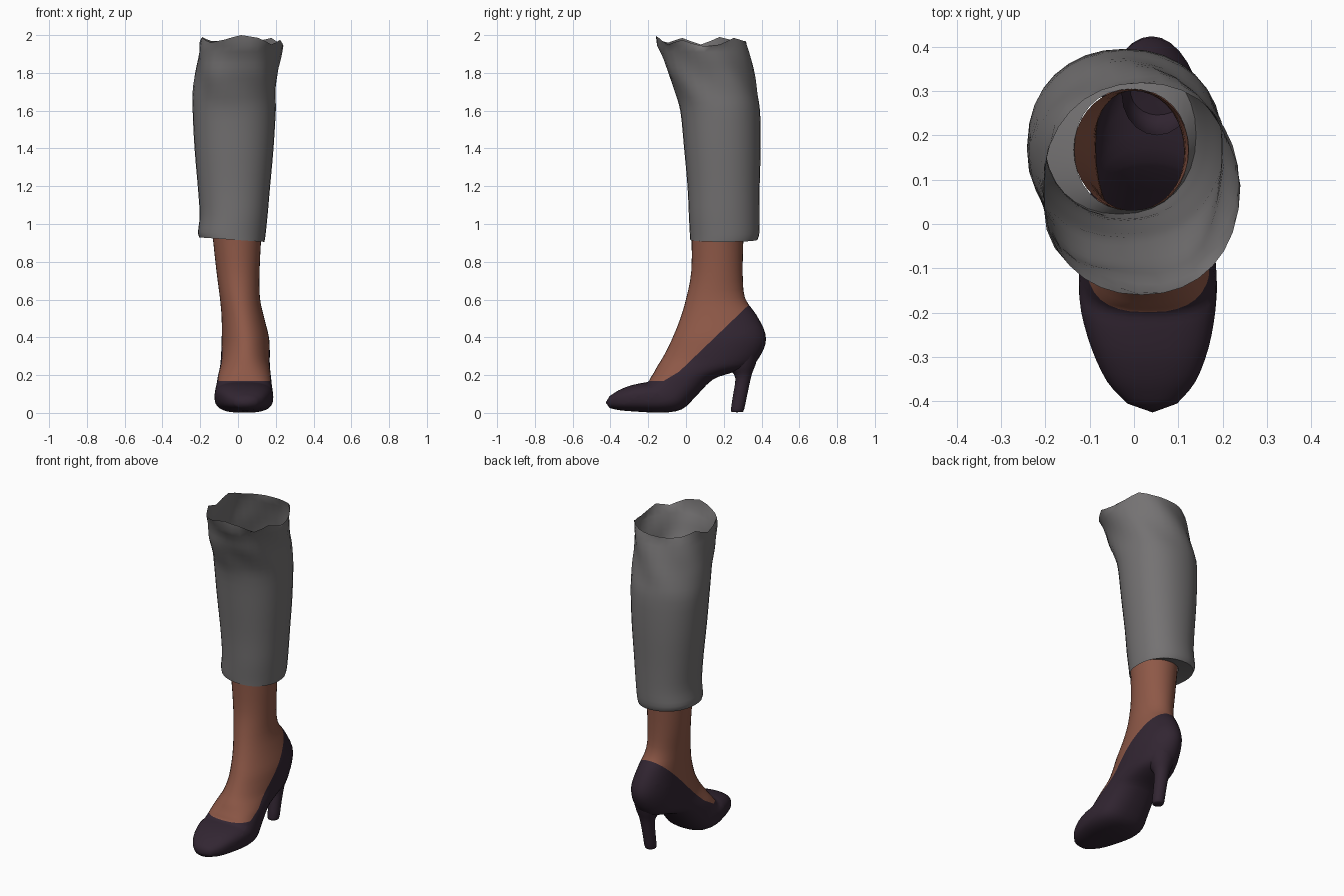
import bpy, bmesh, math
from mathutils import Vector


def material(name, rgb):
    m = bpy.data.materials.new(name)
    m.diffuse_color = (*rgb, 1)
    return m


SKIN = material("brown skin", (0.27, 0.098, 0.063))
SHOE = material("dark plum leather", (0.032, 0.019, 0.032))
CLOTH = material("grey cloth", (0.175, 0.168, 0.17))


def smooth_rows(rows, steps):
    """Catmull-Rom interpolation between rows of numbers."""
    out = []
    for i in range(len(rows) - 1):
        a, b, c, d = (rows[max(i - 1, 0)], rows[i], rows[i + 1],
                      rows[min(i + 2, len(rows) - 1)])
        for s in range(steps):
            t = s / steps
            out.append([0.5 * (2 * q + (r - p) * t + (2 * p - 5 * q + 4 * r - u) * t * t
                               + (3 * q - p - 3 * r + u) * t ** 3)
                        for p, q, r, u in zip(a, b, c, d)])
    return out + [list(rows[-1])]


def loft(bm, rings, tip=None):
    loops = [[bm.verts.new(p) for p in ring] for ring in rings]
    n = len(loops[0])
    for a, b in zip(loops, loops[1:]):
        for i in range(n):
            j = (i + 1) % n
            bm.faces.new((a[i], a[j], b[j], b[i]))
    if tip:
        v = bm.verts.new(tip)
        for i in range(n):
            bm.faces.new((loops[-1][i], loops[-1][(i + 1) % n], v))


def finish(name, bm, mats, angle=50):
    bmesh.ops.recalc_face_normals(bm, faces=bm.faces)
    me = bpy.data.meshes.new(name)
    bm.to_mesh(me)
    bm.free()
    for m in mats:
        me.materials.append(m)
    ob = bpy.data.objects.new(name, me)
    bpy.context.collection.objects.link(ob)
    bpy.ops.object.select_all(action='DESELECT')
    ob.select_set(True)
    bpy.context.view_layer.objects.active = ob
    bpy.ops.object.shade_smooth_by_angle(angle=math.radians(angle))
    return ob


def spow(v, e):
    return math.copysign(abs(v) ** e, v)


# Leg and shoe: sections fan from the ankle to the toe
# (front y, front z, back y, back z, half width, centre x, squareness)
sections = [
    (0.030, 0.95, 0.305, 0.95, 0.130, -0.006, 1.0),
    (0.028, 0.75, 0.300, 0.75, 0.114, 0.000, 1.0),
    (0.002, 0.61, 0.312, 0.61, 0.106, 0.010, 1.0),
    (-0.030, 0.50, 0.372, 0.52, 0.112, 0.025, 1.0),
    (-0.070, 0.40, 0.420, 0.42, 0.124, 0.038, 1.0),
    (-0.098, 0.34, 0.412, 0.34, 0.128, 0.040, 1.0),
    (-0.125, 0.29, 0.350, 0.25, 0.130, 0.038, 0.95),
    (-0.150, 0.25, 0.240, 0.212, 0.134, 0.036, 0.9),
    (-0.168, 0.217, 0.140, 0.175, 0.140, 0.034, 0.85),
    (-0.185, 0.190, 0.050, 0.085, 0.148, 0.032, 0.8),
    (-0.202, 0.165, -0.020, 0.020, 0.155, 0.031, 0.75),
    (-0.240, 0.157, -0.120, 0.001, 0.153, 0.032, 0.72),
    (-0.300, 0.143, -0.250, 0.006, 0.133, 0.036, 0.75),
    (-0.360, 0.118, -0.350, 0.014, 0.100, 0.039, 0.8),
    (-0.405, 0.088, -0.405, 0.026, 0.056, 0.041, 0.9),
]
N = 36
rings = []
for fy, fz, by, bz, w, cx, e in smooth_rows(sections, 3):
    ring = []
    for i in range(N):
        a = 2 * math.pi * i / N
        k = 0.5 + 0.5 * spow(math.sin(a), e)
        ring.append((cx + w * spow(math.cos(a), e), fy + (by - fy) * k, fz + (bz - fz) * k))
    rings.append(ring)
bm = bmesh.new()
loft(bm, rings, (0.042, -0.425, 0.055))

# Shoe opening: cut along three side-view lines (y, z, slope)
lines = [(-0.2, 0.168, 0.0), (-0.12, 0.168, 0.6), (-0.05, 0.205, 0.96)]
for y, z, s in lines:
    bmesh.ops.bisect_plane(bm, geom=bm.verts[:] + bm.edges[:] + bm.faces[:], dist=1e-5,
                           plane_co=(0, y, z), plane_no=Vector((0, -s, 1)).normalized())
for f in bm.faces:
    c = f.calc_center_median()
    skin = all(c.z > z + s * (c.y - y) for y, z, s in lines)
    f.material_index = 0 if skin else 1
finish("leg_and_shoe", bm, [SKIN, SHOE], 60)

# Heel: flared stem (z, front y, back y, half width)
stem = [(0.005, 0.242, 0.300, 0.028), (0.02, 0.238, 0.308, 0.034),
        (0.10, 0.250, 0.325, 0.036), (0.18, 0.262, 0.342, 0.042),
        (0.215, 0.245, 0.352, 0.052), (0.25, 0.215, 0.366, 0.068),
        (0.31, 0.200, 0.385, 0.080)]
bm = bmesh.new()
rings = [[(0.052 + w * math.cos(2 * math.pi * i / 20),
           (f + b) / 2 + (b - f) / 2 * math.sin(2 * math.pi * i / 20), z) for i in range(20)]
         for z, f, b, w in smooth_rows(stem, 2)]
loft(bm, rings[::-1], (0.052, 0.271, 0.003))
finish("shoe_heel", bm, [SHOE])

# Trouser leg: turned-in hem, tube, ragged open top
# (z, left x, right x, front y, back y)
tube = [(0.915, -0.205, 0.140, 0.022, 0.378), (0.95, -0.212, 0.146, 0.020, 0.388),
        (1.05, -0.203, 0.157, 0.015, 0.388), (1.20, -0.213, 0.170, 0.008, 0.390),
        (1.40, -0.230, 0.188, -0.010, 0.395), (1.60, -0.240, 0.200, -0.030, 0.392),
        (1.70, -0.236, 0.202, -0.060, 0.376), (1.80, -0.225, 0.208, -0.100, 0.356),
        (1.88, -0.215, 0.222, -0.122, 0.340), (1.965, -0.205, 0.238, -0.160, 0.318)]
rim = [1.94, 1.95, 1.985, 1.97, 1.965, 1.965, 1.97, 1.99,
       1.95, 1.985, 1.96, 1.975, 2.0, 1.985, 1.95, 1.975]
M = 32
rows = smooth_rows(tube, 3)
hem = (0.935, -0.134, 0.122, 0.031, 0.304)
rings = []
for k, (z, l, r, f, b) in enumerate([hem] + rows):
    ring = []
    for i in range(M):
        a = 2 * math.pi * i / M
        x = (l + r) / 2 + (r - l) / 2 * spow(math.cos(a), 0.92)
        y = (f + b) / 2 + (b - f) / 2 * spow(math.sin(a), 0.92)
        zz = z
        if z < 1.0:
            zz -= 0.08 * x * (1 - (z - 0.9) / 0.1)      # slanted hem
        if k == len(rows):
            zz = (rim[i // 2] + rim[((i + 1) // 2) % 16]) / 2
        elif z > 1.6:                                     # soft knee folds
            d = 0.007 * math.sin(5 * a + 14 * z) * min(1, (z - 1.6) * 6)
            x += d * math.cos(a)
            y += d * math.sin(a)
        ring.append((x, y, zz))
    rings.append(ring)
bm = bmesh.new()
loft(bm, rings)
finish("trouser_leg", bm, [CLOTH])
